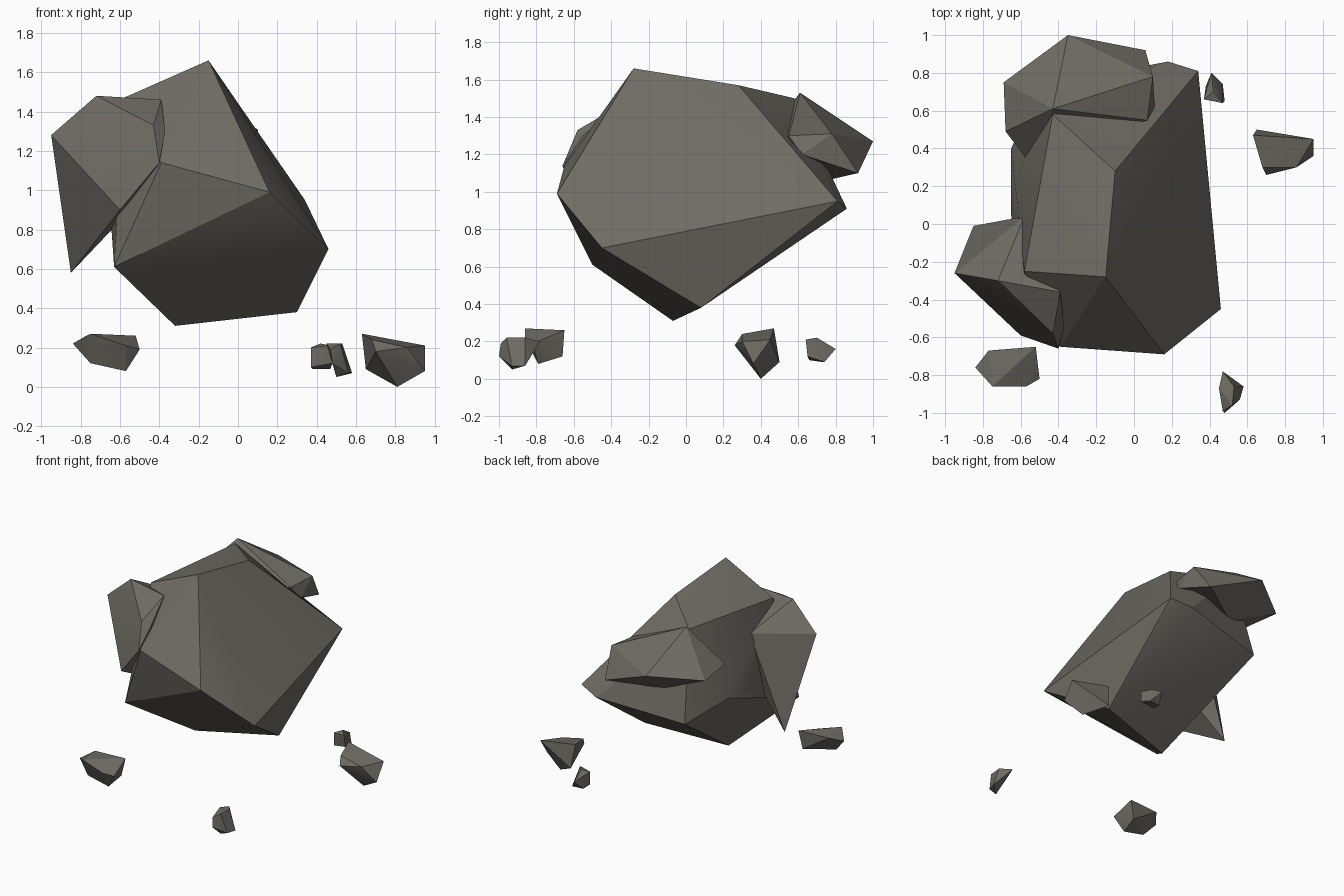
import bpy, bmesh, math

# One warm dark grey for all stones
stone = bpy.data.materials.new("dark stone")
stone.diffuse_color = (0.16, 0.15, 0.13, 1)


def rock(name, corners):
    """Faceted stone: the convex hull of a few corner points."""
    bm = bmesh.new()
    for c in corners:
        bm.verts.new(c)
    hull = bmesh.ops.convex_hull(bm, input=bm.verts[:])
    loose = [v for v in bm.verts if not v.link_faces]
    bmesh.ops.delete(bm, geom=loose, context='VERTS')
    bmesh.ops.recalc_face_normals(bm, faces=bm.faces[:])
    me = bpy.data.meshes.new(name)
    bm.to_mesh(me)
    bm.free()
    me.materials.append(stone)
    ob = bpy.data.objects.new(name, me)
    bpy.context.collection.objects.link(ob)
    bpy.ops.object.select_all(action='DESELECT')
    ob.select_set(True)
    bpy.context.view_layer.objects.active = ob
    bpy.ops.object.shade_smooth_by_angle(angle=math.radians(25))
    return ob


# Large floating boulder
rock("main_boulder", [
    (-.15, -.28, 1.66), (-.10, .28, 1.57), (-.43, .58, 1.50), (-.58, -.25, 1.47),
    (-.39, -.65, 1.14), (.16, -.69, .99), (.46, -.45, .70), (.34, .81, .95),
    (.18, .86, .91), (-.50, .73, .83), (-.65, .40, .95), (-.65, .05, .90),
    (-.63, -.50, .61), (-.32, -.07, .31), (.30, .08, .38)])

# Chunk on the left side
rock("left_chunk", [
    (-.95, -.26, 1.28), (-.72, -.30, 1.48), (-.85, -.01, .58), (-.60, -.59, .90),
    (-.40, -.66, 1.14), (-.43, -.58, 1.33), (-.39, -.36, 1.46), (-.37, -.55, 1.30),
    (-.58, .04, 1.30), (-.45, -.10, 1.00)])

# Chunk on the back
rock("back_chunk", [
    (-.43, .61, 1.53), (-.35, 1.0, 1.27), (-.69, .75, 1.23), (-.68, .49, 1.26),
    (-.55, .32, 1.17), (.06, .92, 1.10), (.10, .78, 1.31), (.11, .62, 1.20),
    (.07, .55, 1.30), (-.30, .70, 1.05)])

# Loose fragments below
rock("fragment_front_left", [
    (-.84, -.76, .22), (-.75, -.86, .27), (-.77, -.67, .26), (-.52, -.65, .26),
    (-.50, -.82, .19), (-.57, -.86, .21), (-.57, -.79, .08), (-.75, -.79, .12),
    (-.55, -.66, .12)])
rock("fragment_right", [
    (.63, .47, .27), (.65, .50, .09), (.95, .45, .21), (.95, .36, .08),
    (.86, .30, .20), (.70, .26, .18), (.68, .30, .24), (.81, .40, .0)])
rock("fragment_back_right", [
    (.41, .80, .16), (.47, .74, .09), (.38, .73, .09), (.47, .64, .21),
    (.37, .66, .20), (.42, .70, .22), (.48, .65, .12), (.37, .66, .10)])
rock("fragment_front_right", [
    (.47, -.78, .20), (.45, -.87, .22), (.53, -.86, .22), (.47, -.99, .19),
    (.48, -1.0, .12), (.50, -.93, .05), (.58, -.86, .07), (.56, -.93, .07),
    (.52, -.96, .22)])
